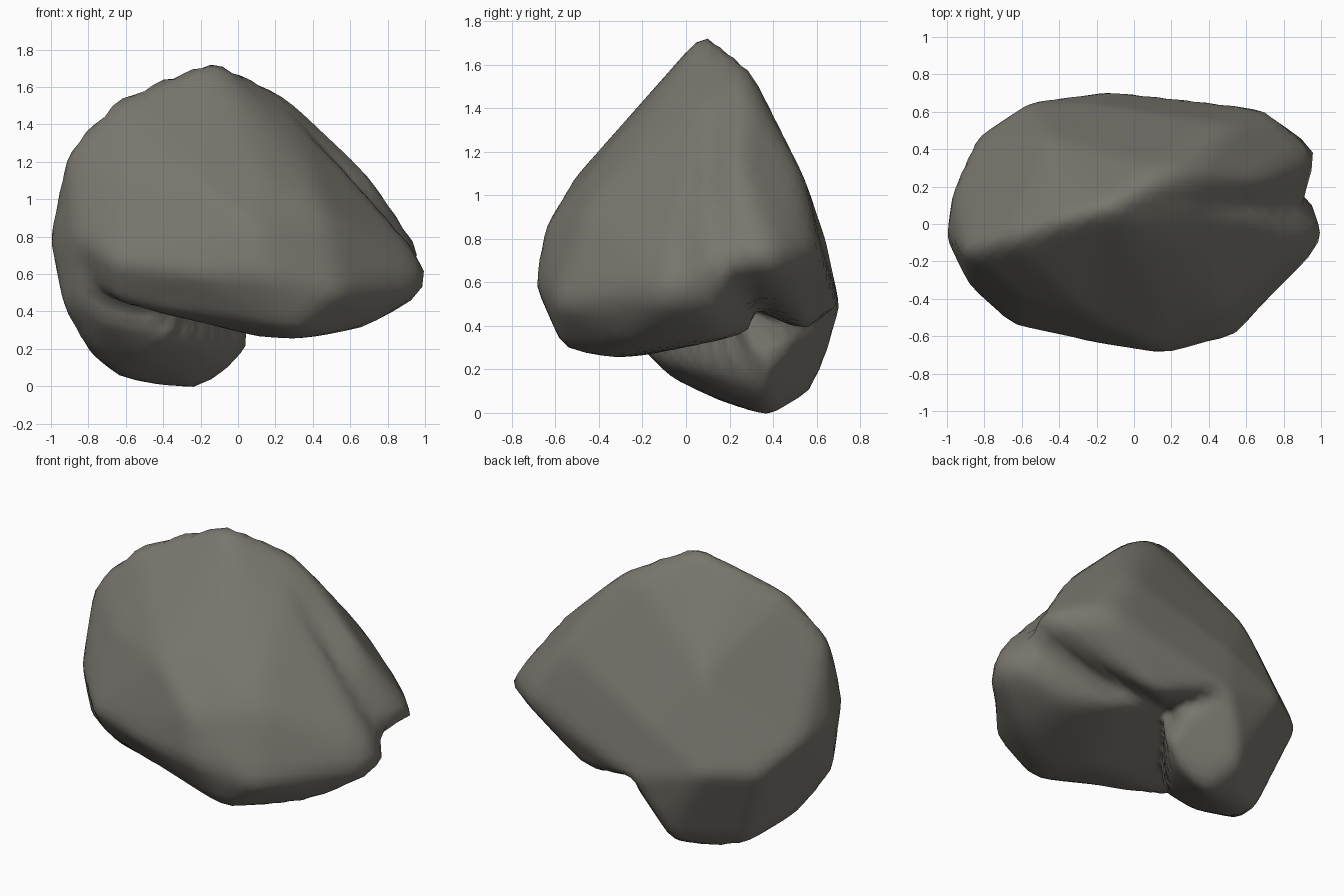
import bpy
import bmesh
from mathutils import Vector
from mathutils.bvhtree import BVHTree

cube = bpy.data.objects.get("Cube")
if cube:
    bpy.data.objects.remove(cube, do_unlink=True)


def make_material(name, colour, roughness):
    material = bpy.data.materials.new(name)
    material.use_nodes = True
    material.diffuse_color = colour
    shader = material.node_tree.nodes["Principled BSDF"]
    shader.inputs["Base Color"].default_value = colour
    shader.inputs["Roughness"].default_value = roughness
    return material


def hull_surface(corners):
    """Wrap a few corner points in a convex skin that rays can be cast at."""
    bm = bmesh.new()
    for corner in corners:
        bm.verts.new(corner)
    bmesh.ops.convex_hull(bm, input=list(bm.verts), use_existing_faces=False)
    bmesh.ops.recalc_face_normals(bm, faces=list(bm.faces))
    surface = BVHTree.FromBMesh(bm)
    bm.free()
    return surface


def skin_distance(surface, centre, direction):
    """Distance from the centre out to the far side of a skin."""
    far_point = centre + direction * reach
    hit = surface.ray_cast(far_point, -direction, reach)
    return reach - hit[3] if hit[0] else 0.0


# Crest shared by the front bulge and the back slab
crest = [(-.13, .09, 1.76), (-.43, .02, 1.65), (-.68, -.08, 1.54), (-.91, -.15, 1.29)]
left_end = [(-1.01, -.07, .79), (-.97, .19, .75), (-.87, -.35, .8)]

# Broad front bulge with its nose and overhanging underside
front_face = [(.15, -.43, 1.12), (-.2, -.52, 1.07), (.1, -.65, .85), (.15, -.7, .59),
              (.55, -.6, .5), (.47, -.46, .93), (-.66, -.54, .65), (.38, -.2, 1.2),
              (-.62, -.37, 1.12), (-.25, -.63, .6), (.72, -.26, .8)]
nose = [(.3, .1, 1.45), (.55, 0, 1.16), (1, -.03, .7), (1.03, -.1, .55),
        (.94, -.1, .45), (.95, .19, .5), (.77, -.33, .55)]
underside = [(.3, -.57, .29), (.35, -.35, .25), (.1, -.2, .26), (.68, -.25, .31),
             (-.67, -.4, .45), (.65, .15, .33), (.4, .3, .37), (-.5, .4, .7)]

# Steep back slab ending in the shoulder on the left
back = [(-.57, .65, .6), (-.2, .64, .8), (-.12, .71, .48), (-.45, .46, 1.15)]
shoulder = [(.33, .25, 1.51), (.15, .3, 1.58), (.67, .22, 1.18), (.5, .54, 1.1),
            (.73, .62, .74), (1.01, .39, .69), (.96, .17, .66), (.77, .05, .8),
            (.3, .55, .36)]

# Rounded foot merging into the back right
foot = [(-.2, .38, -.02), (-.48, .36, .01), (-.6, .16, .05), (-.66, .32, .06),
        (-.81, -.02, .19), (-.93, -.15, .4), (-.02, .35, .1), (.1, .38, .27),
        (-.5, -.07, .16), (-.35, -.17, .28), (-.3, .58, .1), (-.25, .64, .24),
        (-.85, .46, .6), (-.86, -.27, .48), (-.7, -.27, .36)]

reach = 4.0
centre = Vector((-.2, .1, .7))
skins = [hull_surface(crest + front_face + nose + underside + left_end),
         hull_surface(crest + left_end + back + shoulder),
         hull_surface(left_end + back + foot)]

# Push a round ball out to the combined skin and soften the corners
bm = bmesh.new()
bmesh.ops.create_icosphere(bm, subdivisions=5, radius=1)
for vert in bm.verts:
    direction = vert.co.normalized()
    vert.co = centre + direction * max(skin_distance(s, centre, direction) for s in skins)
bmesh.ops.smooth_vert(bm, verts=list(bm.verts), factor=.5,
                      use_axis_x=True, use_axis_y=True, use_axis_z=True)

mesh = bpy.data.meshes.new("boulder")
bm.to_mesh(mesh)
bm.free()
mesh.materials.append(make_material("grey stone", (.19, .18, .155, 1), .9))
boulder = bpy.data.objects.new("boulder", mesh)
bpy.context.collection.objects.link(boulder)
for polygon in mesh.polygons:
    polygon.use_smooth = True
